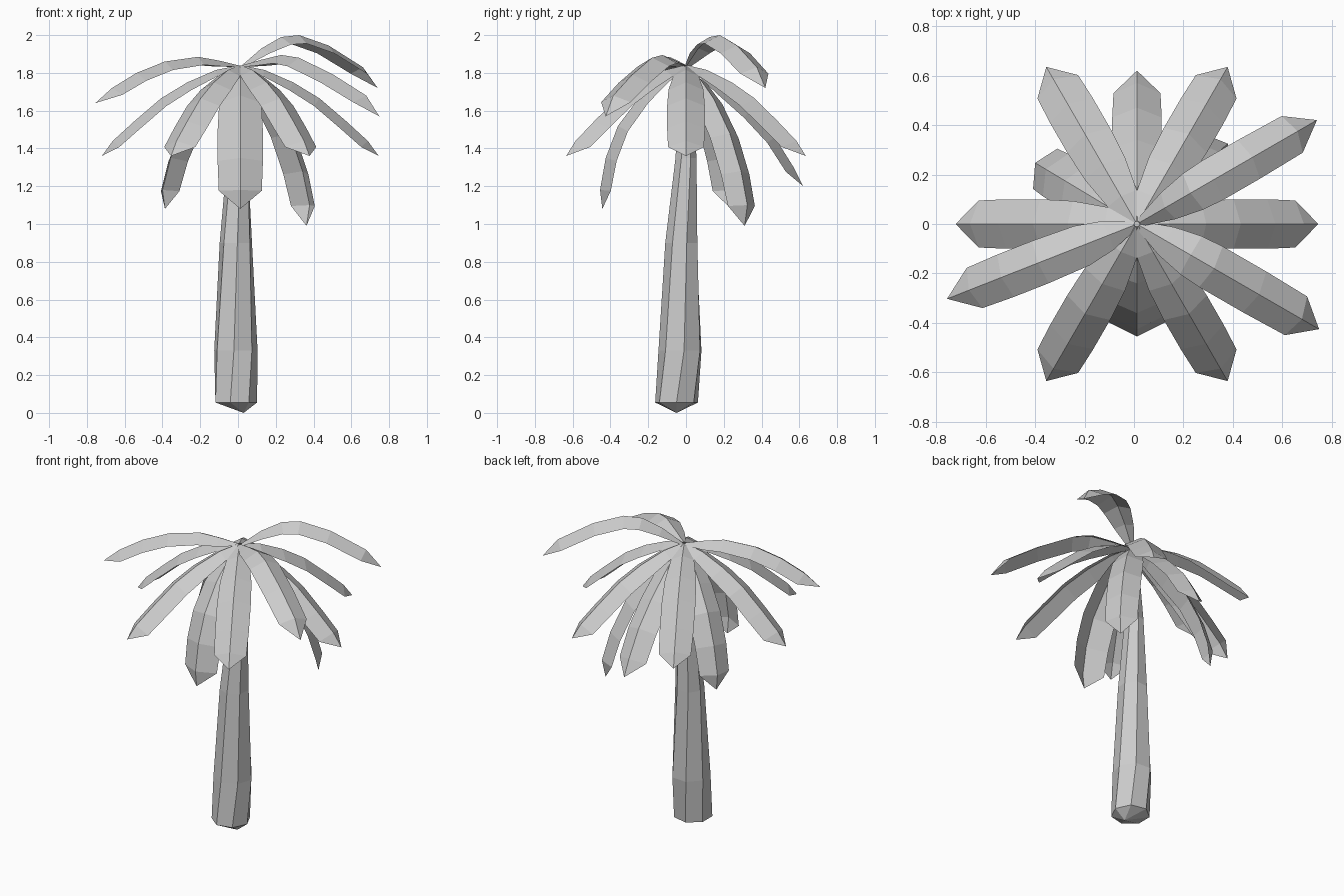
import bpy
import bmesh
from math import radians, sin, cos, tau
from mathutils import Vector

cube = bpy.data.objects.get("Cube")
if cube:
    bpy.data.objects.remove(cube, do_unlink=True)

CROWN_X = 0.012


def make_object(name, bm):
    bmesh.ops.recalc_face_normals(bm, faces=bm.faces)
    mesh = bpy.data.meshes.new(name)
    bm.to_mesh(mesh)
    bm.free()
    obj = bpy.data.objects.new(name, mesh)
    bpy.context.collection.objects.link(obj)
    return obj


# Trunk: leaning, slightly twisted rings closed to a blunt point below
def build_trunk(sides=7):
    rings = [(0.055, -0.015, -0.05, 0.116), (0.33, -0.013, -0.028, 0.118),
             (0.9, -0.01, -0.022, 0.088), (1.35, 0, 0, 0.057),
             (1.82, CROWN_X, 0, 0.03)]
    bm = bmesh.new()
    loops = []
    for k, (z, cx, cy, r) in enumerate(rings):
        turn = 0.15 * k
        loops.append([bm.verts.new((cx + r * cos(tau * i / sides + turn),
                                    cy + r * sin(tau * i / sides + turn), z))
                      for i in range(sides)])
    foot = bm.verts.new((0.03, -0.05, 0))
    for i in range(sides):
        j = (i + 1) % sides
        bm.faces.new((foot, loops[0][j], loops[0][i]))
        for low, high in zip(loops, loops[1:]):
            bm.faces.new((low[i], low[j], high[j], high[i]))
    bm.faces.new(loops[-1])
    make_object("trunk", bm)


# Frond: a strip folded along its midrib, swept along a drooping path
def build_frond(name, azimuth, half_width, path):
    out = Vector((cos(radians(azimuth)), sin(radians(azimuth)), 0))
    side = Vector((-out.y, out.x, 0))
    base = Vector((CROWN_X, 0, 0))
    ridge = [base + out * r + Vector((0, 0, z)) for r, z in path]
    bm = bmesh.new()
    rows = []
    for k, p in enumerate(ridge[:-1]):
        along = (ridge[k + 1] - ridge[max(k - 1, 0)]).normalized()
        normal = along.cross(side).normalized()
        w = half_width * (0.2, 0.68, 0.93, 1, 1, 0.95)[k]
        drop = normal * w * 0.5
        rows.append([bm.verts.new(p + side * w - drop), bm.verts.new(p),
                     bm.verts.new(p - side * w - drop)])
    tip = bm.verts.new(ridge[-1])
    for a, b in zip(rows, rows[1:]):
        for i in range(2):
            bm.faces.new((a[i], b[i], b[i + 1], a[i + 1]))
    for i in range(2):
        bm.faces.new((rows[-1][i], tip, rows[-1][i + 1]))
    make_object(name, bm)


# Midrib paths as (distance from the crown, height)
middle = [(0.01, 1.84), (0.13, 1.815), (0.28, 1.75), (0.42, 1.665),
          (0.56, 1.545), (0.675, 1.44), (0.733, 1.36)]
raised = [(0.01, 1.84), (0.13, 1.93), (0.25, 1.99), (0.36, 2.0),
          (0.54, 1.945), (0.75, 1.83), (0.84, 1.72)]
level = [(0.01, 1.84), (0.13, 1.87), (0.25, 1.895), (0.36, 1.88),
         (0.57, 1.79), (0.77, 1.68), (0.85, 1.57)]
flat = [(0.01, 1.84), (0.12, 1.865), (0.24, 1.885), (0.43, 1.86),
        (0.59, 1.8), (0.73, 1.72), (0.825, 1.64)]
back = [(0.01, 1.84), (0.1, 1.795), (0.2, 1.72), (0.34, 1.6),
        (0.47, 1.46), (0.57, 1.3), (0.62, 1.2)]
front = [(0.01, 1.84), (0.12, 1.78), (0.24, 1.68), (0.36, 1.52),
         (0.425, 1.35), (0.455, 1.18), (0.443, 1.08)]
hanging = [(0.01, 1.82), (0.11, 1.77), (0.22, 1.665), (0.35, 1.48),
           (0.44, 1.28), (0.49, 1.1), (0.468, 0.99)]
tucked = [(0.01, 1.82), (0.11, 1.77), (0.22, 1.67), (0.34, 1.53),
          (0.43, 1.35), (0.48, 1.18), (0.465, 1.08)]

fronds = {
    "left_frond": (0, 0.1, middle),
    "left_raised_frond": (30, 0.09, raised),
    "left_hanging_frond": (41.5, 0.1, hanging),
    "left_back_frond": (60, 0.1, middle),
    "back_frond": (90, 0.1, back),
    "right_back_frond": (120, 0.1, middle),
    "right_hanging_frond": (149, 0.1, tucked),
    "right_frond": (180, 0.1, middle),
    "right_level_frond": (201.5, 0.092, flat),
    "right_front_frond": (240, 0.1, middle),
    "front_frond": (270, 0.12, front),
    "left_front_frond": (300, 0.1, middle),
    "left_level_frond": (330, 0.095, level),
}

build_trunk()
for name, (azimuth, half_width, path) in fronds.items():
    build_frond(name, azimuth, half_width, path)
